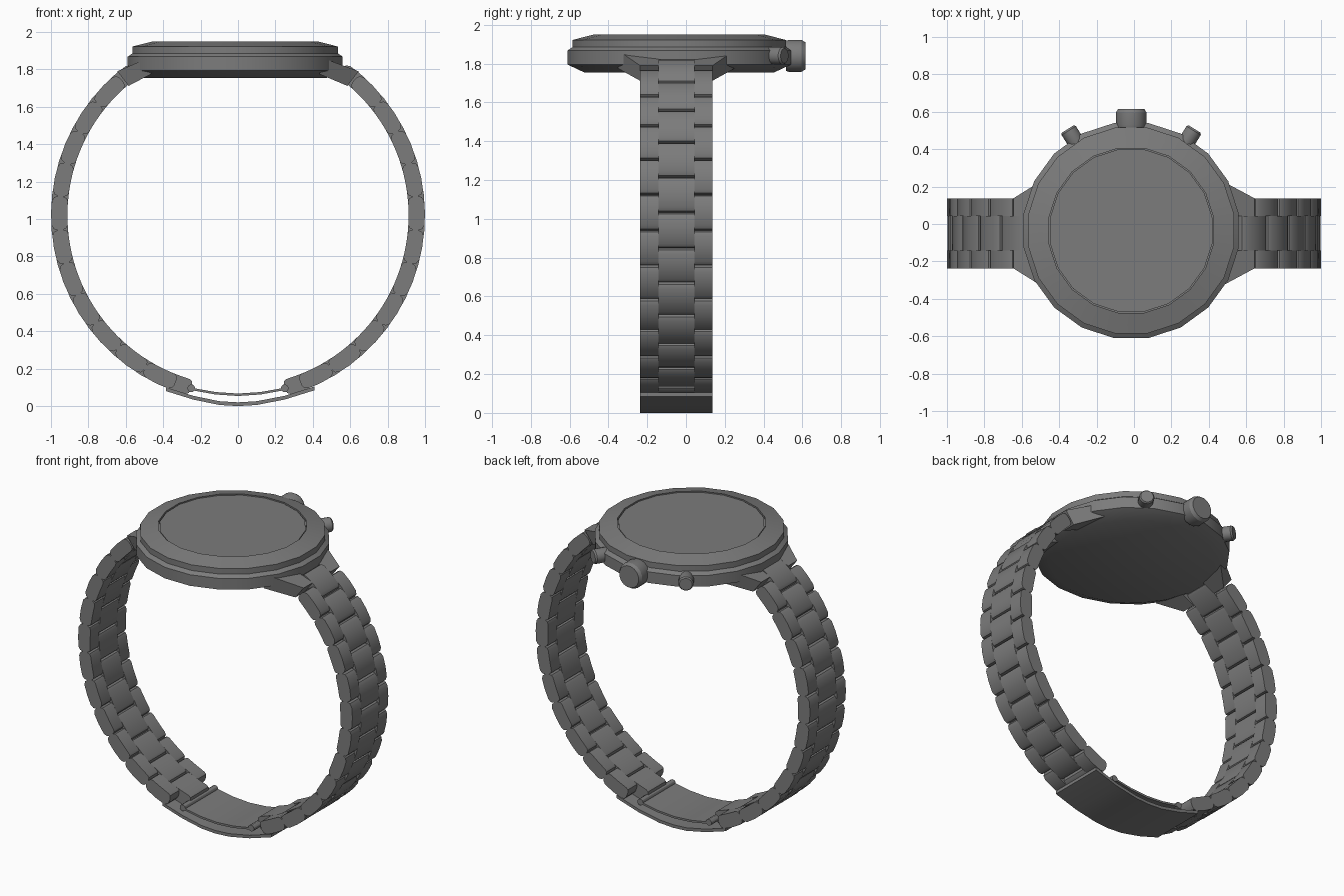
import bpy, bmesh, math
from mathutils import Matrix, Vector

cube = bpy.data.objects.get("Cube")
if cube:
    bpy.data.objects.remove(cube, do_unlink=True)

steel = bpy.data.materials.new("grey_steel")
steel.use_nodes = True
GREY = (0.2, 0.2, 0.2, 1)
steel.diffuse_color = GREY
steel.node_tree.nodes["Principled BSDF"].inputs["Base Color"].default_value = GREY

CASE = Vector((-0.015, -0.035, 0))   # case centre
BAND_Y, BAND_Z = -0.05, 1.02         # bracelet centre
HALF, INNER = 0.187, 0.093           # half widths of bracelet and centre links
PITCH = math.radians(10.8)


def finish(name, bm, angle=30):
    bmesh.ops.recalc_face_normals(bm, faces=bm.faces)
    mesh = bpy.data.meshes.new(name)
    bm.to_mesh(mesh)
    bm.free()
    mesh.materials.append(steel)
    obj = bpy.data.objects.new(name, mesh)
    bpy.context.collection.objects.link(obj)
    bpy.ops.object.select_all(action="DESELECT")
    obj.select_set(True)
    bpy.context.view_layer.objects.active = obj
    bpy.ops.object.shade_smooth_by_angle(angle=math.radians(angle))
    return obj


def lathe(name, profile, sides, matrix, angle=30):
    """Turn (radius, height) points about the local z axis, with flat caps."""
    bm = bmesh.new()
    grow = 1 / math.cos(math.pi / sides)
    rings = []
    for r, h in profile:
        ring = []
        for i in range(sides):
            a = 2 * math.pi * (i + 0.5) / sides
            co = Vector((r * grow * math.cos(a), r * grow * math.sin(a), h))
            ring.append(bm.verts.new(matrix @ co))
        rings.append(ring)
    for low, high in zip(rings, rings[1:]):
        for i in range(sides):
            j = (i + 1) % sides
            bm.faces.new((low[i], low[j], high[j], high[i]))
    bm.faces.new(rings[0])
    bm.faces.new(rings[-1])
    return finish(name, bm, angle)


def prism(bm, outline, y0, y1):
    """Extrude an (x, z) outline from y0 to y1."""
    front = [bm.verts.new((x, y0, z)) for x, z in outline]
    back = [bm.verts.new((x, y1, z)) for x, z in outline]
    bm.faces.new(front)
    bm.faces.new(back)
    for i in range(len(front)):
        j = (i + 1) % len(front)
        bm.faces.new((front[i], front[j], back[j], back[i]))


def link_outline(angle, side):
    """Rounded link section, bent to the bracelet's curve."""
    half = [(0, 1.0), (.7, .998), (.92, .987), (1, .968),
            (1, .938), (.92, .92), (.75, .913), (0, .912)]
    points = half + [(-t, r) for t, r in half[-2:0:-1]]
    return [(side * r * math.cos(angle + t * PITCH / 2),
             BAND_Z + r * math.sin(angle + t * PITCH / 2)) for t, r in points]


# Case with bezel and a shallow recess for the glass
at_case = Matrix.Translation(CASE)
lathe("case", [(.49, 1.755), (.575, 1.795), (.575, 1.868), (.55, 1.885),
               (.55, 1.922), (.44, 1.95), (.44, 1.935)], 20, at_case)
lathe("glass", [(.434, 1.93), (.434, 1.945)], 20, at_case)

# Crown and the two push buttons stick out radially from the back of the case
controls = [("crown", 0, [(.05, .53), (.05, .55), (.078, .55), (.082, .565),
                          (.082, .63), (.07, .65)]),
            ("left_button", -32, None), ("right_button", 32, None)]
for name, turn, profile in controls:
    profile = profile or [(.04, .5), (.045, .51), (.045, .63), (.038, .64)]
    place = (Matrix.Translation(CASE + Vector((0, 0, 1.84)))
             @ Matrix.Rotation(math.radians(turn), 4, "Z")
             @ Matrix.Rotation(math.radians(-90), 4, "X"))
    lathe(name, profile, 16, place)

for side, label in ((1, "left"), (-1, "right")):
    # Lugs flare from the end of the bracelet into the case
    bm = bmesh.new()
    for s in (1, -1):
        corners = []
        for x, z, wide in ((.645, 1.79, HALF), (.585, 1.712, HALF),
                           (.45, 1.775, .30), (.45, 1.868, .30)):
            corners.append([bm.verts.new((side * x + CASE.x * (x < .5),
                                          BAND_Y + s * w, z)) for w in (INNER, wide)])
        bm.faces.new([c[0] for c in corners])
        bm.faces.new([c[1] for c in corners])
        for a, b in zip(corners, corners[1:] + corners[:1]):
            bm.faces.new((a[0], b[0], b[1], a[1]))
    finish(label + "_lugs", bm)

    # Outer links, in pairs
    bm = bmesh.new()
    for k in range(11):
        outline = link_outline(math.radians(43.9) - k * PITCH, side)
        for s in (1, -1):
            prism(bm, outline, BAND_Y + s * INNER, BAND_Y + s * HALF)
    finish(label + "_outer_links", bm)

    # Centre links, half a step out of line
    bm = bmesh.new()
    for k in range(12):
        outline = link_outline(math.radians(49.3) - k * PITCH, side)
        prism(bm, outline, BAND_Y - INNER, BAND_Y + INNER)
    finish(label + "_centre_links", bm)

    # Hinge pin of the clasp
    pin = (Matrix.Translation((side * .25, BAND_Y, .095))
           @ Matrix.Rotation(math.radians(90), 4, "X"))
    lathe(label + "_clasp_pin", [(.02, -.17), (.02, .17)], 12, pin)


def strip(name, path, thick, wide):
    bm = bmesh.new()
    prism(bm, path + [(x, z + thick) for x, z in reversed(path)],
          BAND_Y - wide, BAND_Y + wide)
    finish(name, bm)


# Folding clasp: outer cover and inner blade
strip("clasp_cover", [(-.385, .08), (-.24, .035), (-.1, .006), (0, 0), (.1, .006),
                      (.25, .035), (.41, .085)], .02, HALF)
strip("clasp_blade", [(-.25, .085), (-.12, .062), (0, .054), (.12, .062),
                      (.25, .085)], .013, .17)
